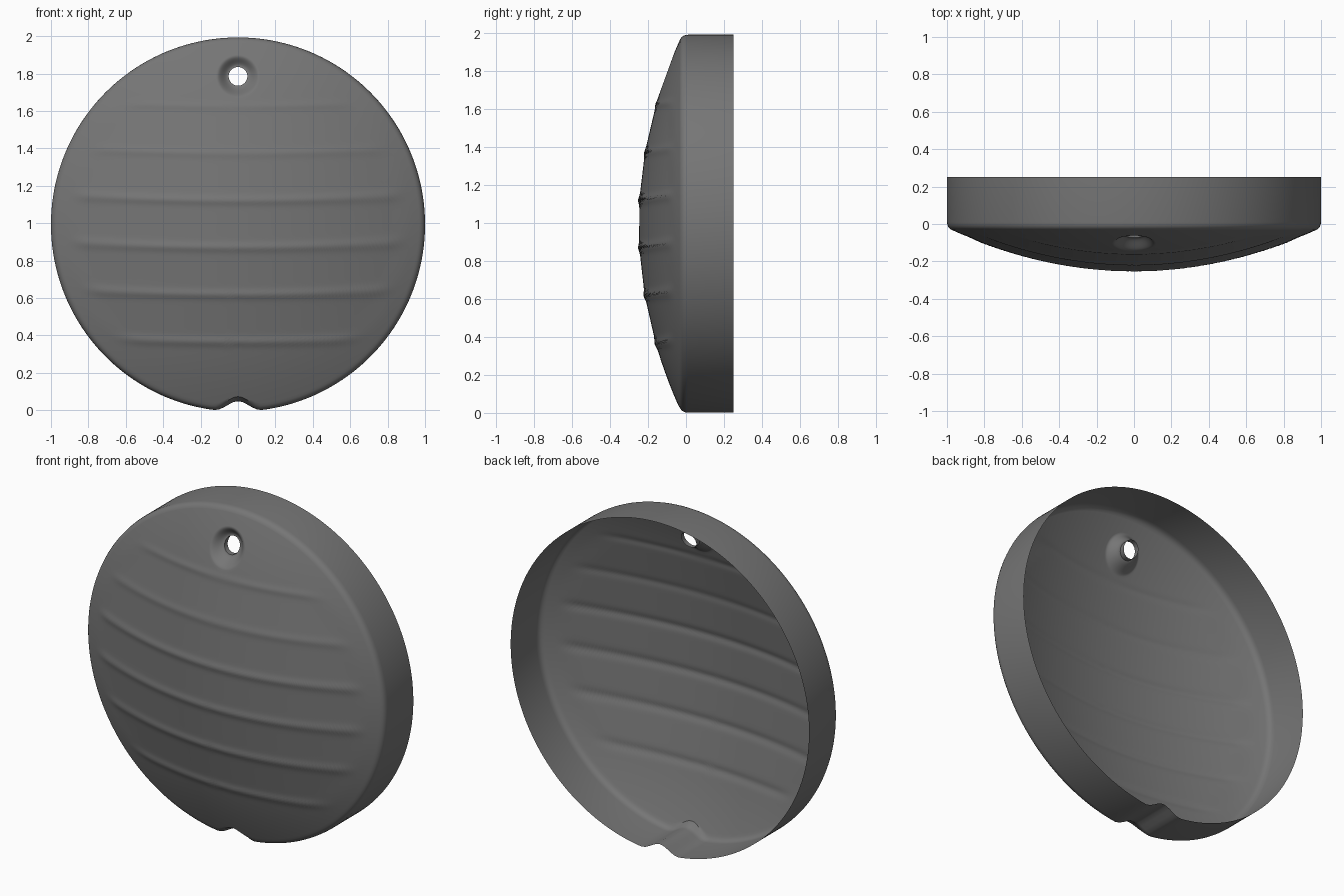
import bpy, bmesh, math

cube = bpy.data.objects.get("Cube")
if cube:
    bpy.data.objects.remove(cube, do_unlink=True)

SEGS, RINGS = 256, 120
CZ = 0.993                      # centre height of the disc
HOLE_Z, HOLE_R, DIMPLE_R = 1.785, 0.05, 0.115
CREASES = [1 + k * 0.126 for k in (-5, -3, -1, 1, 3, 5)]
LEVELS = [0.0] + CREASES + [2.0]


def smooth(t):
    t = max(0.0, min(1.0, t))
    return t * t * (3 - 2 * t)


def bowl(x, z):
    return -0.25 + 0.23 * (x * x + (z - CZ) ** 2)


def face_y(x, z):
    """Depth of the domed face: flat bands, soft ridges and the hole dimple."""
    y = bowl(x, z)
    fade = 1 - smooth((math.hypot(x, z - CZ) - 0.80) / 0.13)
    s = z - 0.035 * x * x       # bands sag towards the middle
    for low, high in zip(LEVELS[1:-2], LEVELS[2:-1]):
        if low <= s <= high:    # chord across each band
            y += 0.23 * (s - low) * (high - s) * fade
    for c in CREASES:
        strength = 0.007 if c < 1.3 else 0.004
        y -= strength * fade * math.exp(-((s - c + 0.005) / 0.02) ** 2)
    d = math.hypot(x, z - HOLE_Z)
    return y + 0.05 * (1 - smooth((d - HOLE_R) / (DIMPLE_R - HOLE_R)))


def outline(angle, radius):
    """Point on the round outline, with the drain notch at the bottom."""
    x = math.sin(angle)
    if math.cos(angle) < 0 and abs(x) < 0.13:
        radius -= 0.055 * (0.5 + 0.5 * math.cos(math.pi * x / 0.13))
    return radius * x, CZ + radius * math.cos(angle)


bm = bmesh.new()
angles = [2 * math.pi * i / SEGS for i in range(SEGS)]
rings = []


def add_ring(points):
    ring = [bm.verts.new(p) for p in points]
    if rings:
        for i in range(SEGS):
            j = (i + 1) % SEGS
            bm.faces.new((rings[-1][i], rings[-1][j], ring[j], ring[i]))
    rings.append(ring)


def ray_ring(dist=None, t=None):
    """Ring around the hole at a fixed distance, or blended to the outline."""
    points = []
    for a in angles:
        ex, ez = outline(a, 0.975)
        dx, dz = ex, ez - HOLE_Z
        length = math.hypot(dx, dz)
        d = dist if t is None else DIMPLE_R + (length - DIMPLE_R) * t
        x, z = dx / length * d, HOLE_Z + dz / length * d
        points.append((x, face_y(x, z), z))
    return points


# Short tube behind the hole
add_ring([(x, y + 0.03, z) for x, y, z in ray_ring(HOLE_R)])
# Dimple around the hole
for k in range(13):
    add_ring(ray_ring(HOLE_R + (DIMPLE_R - HOLE_R) * k / 12))
# Ribbed dome
for k in range(1, RINGS + 1):
    add_ring(ray_ring(t=k / RINGS))
# Rounded edge and side wall, open at the back
for radius, y in ((0.985, -0.025), (0.993, -0.016), (0.998, -0.004), (1, 0.01), (1, 0.25)):
    add_ring([(x, y, z) for x, z in (outline(a, radius) for a in angles)])

bmesh.ops.recalc_face_normals(bm, faces=bm.faces)
bm.faces.ensure_lookup_table()
if bm.faces[SEGS * 60].normal.y > 0:
    bmesh.ops.reverse_faces(bm, faces=bm.faces)

mesh = bpy.data.meshes.new("ribbed_cover")
bm.to_mesh(mesh)
bm.free()
cover = bpy.data.objects.new("ribbed_cover", mesh)
bpy.context.collection.objects.link(cover)

# Dark grey material
grey = bpy.data.materials.new("dark_grey")
grey.use_nodes = True
grey.diffuse_color = (0.18, 0.18, 0.18, 1)
grey.node_tree.nodes["Principled BSDF"].inputs["Base Color"].default_value = (0.18, 0.18, 0.18, 1)
mesh.materials.append(grey)

bpy.ops.object.select_all(action='DESELECT')
cover.select_set(True)
bpy.context.view_layer.objects.active = cover
bpy.ops.object.shade_smooth_by_angle(angle=math.radians(40))
